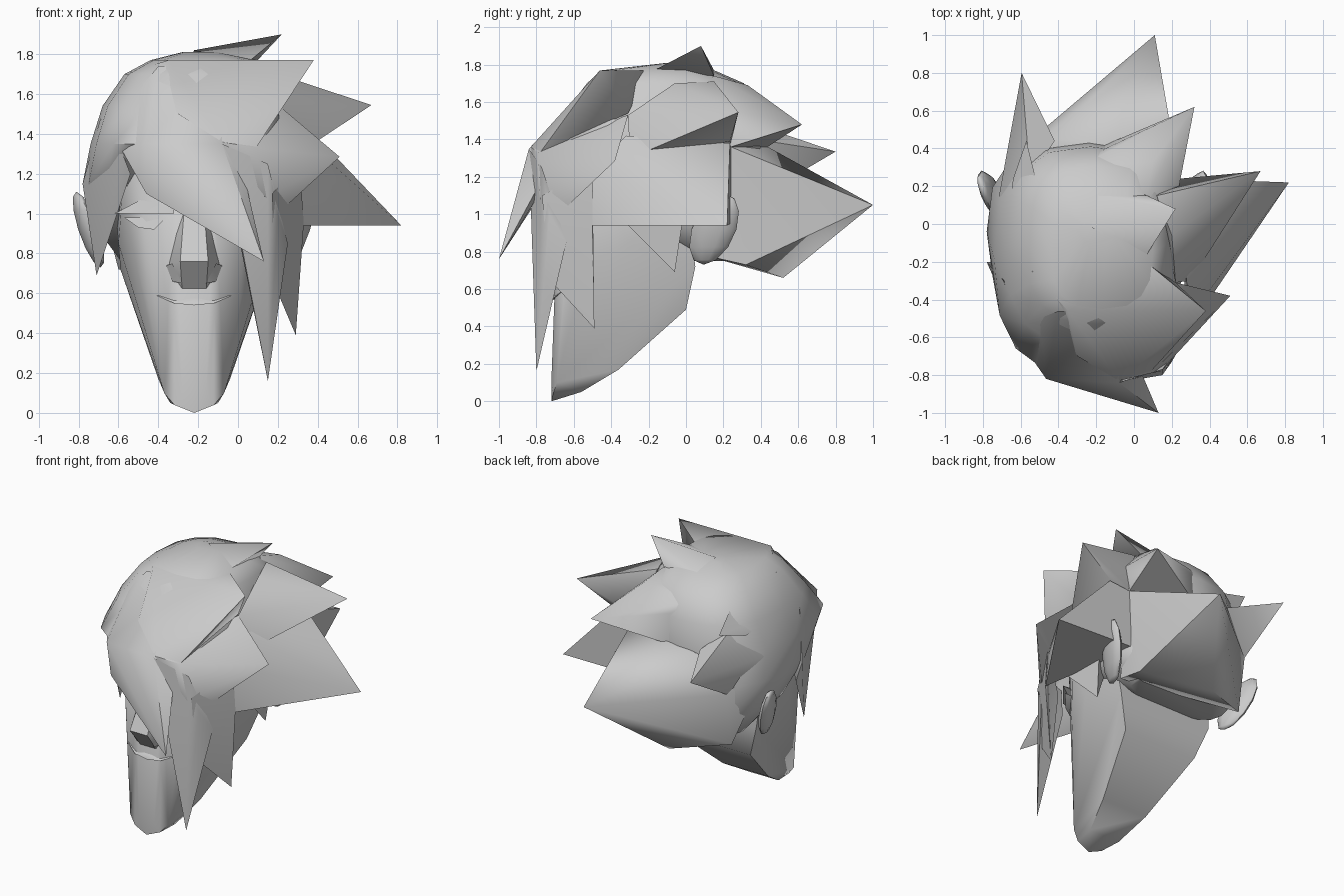
import bpy, bmesh, math
from mathutils import Vector

cube = bpy.data.objects.get("Cube")
if cube:
    bpy.data.objects.remove(cube, do_unlink=True)

grey = bpy.data.materials.new("plain grey")
grey.use_nodes = True
grey.diffuse_color = (0.6, 0.6, 0.6, 1)
grey.node_tree.nodes["Principled BSDF"].inputs["Base Color"].default_value = (0.6, 0.6, 0.6, 1)

MID = -0.22  # centre plane of the face


def finish(name, bm, angle=40):
    """Turn a bmesh into a shaded, coloured object."""
    bmesh.ops.recalc_face_normals(bm, faces=bm.faces[:])
    mesh = bpy.data.meshes.new(name)
    bm.to_mesh(mesh)
    bm.free()
    mesh.materials.append(grey)
    obj = bpy.data.objects.new(name, mesh)
    bpy.context.collection.objects.link(obj)
    bpy.ops.object.select_all(action="DESELECT")
    obj.select_set(True)
    bpy.context.view_layer.objects.active = obj
    bpy.ops.object.shade_smooth_by_angle(angle=math.radians(angle))
    return obj


def hull(name, points, angle=40):
    """Closed convex piece through the given points."""
    bm = bmesh.new()
    for p in points:
        bm.verts.new(p)
    result = bmesh.ops.convex_hull(bm, input=bm.verts[:])
    loose = {v for v in result["geom_interior"] + result["geom_unused"]
             if isinstance(v, bmesh.types.BMVert)}
    bmesh.ops.delete(bm, geom=list(loose), context="VERTS")
    return finish(name, bm, angle)


def mirrored(half):
    """Points given as (half width, y, z), repeated on both sides of the face."""
    return [(MID + s * w, y, z) for w, y, z in half for s in (-1, 1)]


def rounded(t):
    """Push an oval slightly towards a rounded box."""
    return math.copysign(abs(t) ** 0.75, t)


def loft(name, rings, sides=16):
    """Closed skin over rings given as (z, x min, x max, y min, y max)."""
    bm = bmesh.new()
    loops = []
    for z, xa, xb, ya, yb in rings:
        loop = []
        for i in range(sides):
            a = math.tau * i / sides
            loop.append(bm.verts.new((
                (xa + xb) / 2 + (xb - xa) / 2 * rounded(math.cos(a)),
                (ya + yb) / 2 + (yb - ya) / 2 * rounded(math.sin(a)), z)))
        loops.append(loop)
    for low, high in zip(loops, loops[1:]):
        for i in range(sides):
            j = (i + 1) % sides
            bm.faces.new((low[i], low[j], high[j], high[i]))
    bm.faces.new(loops[0])
    bm.faces.new(loops[-1])
    return finish(name, bm, 60)


# Face: jaw, chin, cheeks and forehead
hull("face", mirrored([
    (0, -.72, 0), (.1, -.71, .04), (.15, -.69, .1), (.12, -.56, .05),
    (.18, -.36, .17), (.29, 0, .49), (.37, .05, .72), (.06, -.72, .1),
    (.17, -.66, .2), (.1, -.7, .5), (.23, -.61, .55), (.29, -.54, .74), (.38, -.3, .85),
    (.4, 0, 1.1), (.36, -.45, 1.1), (.27, -.6, 1.25), (.1, -.68, 1.2)]), 60)

# Nose with a sloping underside
hull("nose", mirrored([
    (.05, -.68, 1.02), (.1, -.62, .98), (.07, -.81, .76), (.13, -.67, .75),
    (.12, -.66, .67), (.06, -.69, .61)]), 25)
for side, label in ((1, "left"), (-1, "right")):
    x = MID + side * .11
    hull(label + "_nostril", [
        (x, -.74, .75), (x + side * .03, -.68, .74), (x, -.7, .66),
        (x - side * .05, -.73, .65), (x, -.64, .7)])
    # Heavy brow and eyelid
    hull(label + "_brow", [(MID + side * w, y, z) for w, y, z in (
        (.1, -.72, 1), (.4, -.5, 1), (.25, -.68, 1), (.25, -.6, 1.08), (.1, -.62, 1.08))])
    hull(label + "_eyelid", [(MID + side * w, y, z) for w, y, z in (
        (.14, -.67, .98), (.35, -.54, .98), (.2, -.67, .92), (.28, -.62, .93), (.24, -.5, .95))])

# Mouth: a shallow lip
hull("mouth", mirrored([(.19, -.66, .59), (.1, -.71, .55), (0, -.72, .54),
                        (0, -.71, .57), (0, -.64, .56)]))

# Ears: flattened balls that lean outwards at the top and back
for side, label in ((1, "left"), (-1, "right")):
    bm = bmesh.new()
    bmesh.ops.create_uvsphere(bm, u_segments=10, v_segments=6, radius=1)
    for v in bm.verts:
        x, y, z = v.co.x * .045, v.co.y * .12, v.co.z * .19
        v.co = Vector((MID + side * (.53 + x + .25 * y + .32 * z), .15 + y + .3 * z, .92 + z))
    finish(label + "_ear", bm, 50)

# Hair cap
loft("hair_cap", [
    (.75, -.58, .14, .02, .36), (.93, -.71, .26, -.3, .42), (1.15, -.78, .28, -.52, .44),
    (1.35, -.74, .26, -.8, .43), (1.54, -.68, .22, -.65, .41), (1.7, -.57, .17, -.53, .31),
    (1.77, -.44, .1, -.45, .15), (1.81, -.28, -.1, -.1, .02)])

# Fringe over the forehead and the long locks beside it
hull("fringe", [
    (.13, -1, .76), (-.59, -.64, 1.33), (-.465, -.82, 1.35), (-.46, -.78, 1.1),
    (-.08, -.84, 1.35), (.02, -.79, 1.1), (-.5, -.5, 1.62), (-.4, -.46, 1.74),
    (-.1, -.46, 1.76)], 60)
hull("long_lock", [
    (.15, -.8, .16), (0, -.81, .9), (.18, -.74, .63), (-.08, -.84, 1.35),
    (.15, -.77, 1.25), (.2, -.73, 1), (.25, -.64, .85), (.05, -.66, .9)], 60)
hull("side_lock", [
    (.29, -.49, .39), (.18, -.73, .65), (.17, -.77, 1.1), (.33, -.5, .95),
    (.31, -.5, 1.25), (.18, -.55, .95)], 60)
hull("right_sideburn", [
    (-.71, -.32, .69), (-.59, -.64, 1.33), (-.54, -.63, 1.2), (-.78, -.2, 1.15),
    (-.73, -.2, 1), (-.69, -.3, 1.48), (-.62, -.3, 1.1)], 60)
hull("left_sideburn", [
    (.26, -.06, .69), (.29, -.32, .95), (.28, -.02, .95), (.14, -.12, .95)])

# Large swept masses at the side and the back
hull("side_sweep", [
    (.82, .22, .94), (.33, -.5, .94), (.29, -.5, 1.25), (.4, .235, 1.38),
    (.24, .24, 1.36), (.2, .24, .95), (.28, -.32, 1.42)], 60)
hull("back_sweep", [
    (.11, 1, 1.05), (-.23, .52, .66), (-.6, .34, .72), (-.71, .15, 1.15),
    (-.6, .4, 1.1), (-.43, .45, 1.35), (.24, .24, 1.36), (.22, .32, .73), (.2, .1, .78),
    (-.12, .42, 1.37)], 60)

# Free spikes: the tip first, then the points where it grows from the cap
spikes = {
    "crown_spike": [(.22, .08, 1.9), (-.22, -.02, 1.82), (.05, -.19, 1.76),
                    (.07, .15, 1.74), (-.25, .16, 1.75)],
    "upper_side_spike": [(.38, -.46, 1.77), (-.54, -.25, 1.71), (-.35, -.46, 1.77),
                         (-.3, -.7, 1.5), (-.08, -.83, 1.36), (.09, -.78, 1.33),
                         (.22, -.31, 1.54), (.05, -.19, 1.77)],
    "middle_side_spike": [(.67, .28, 1.545), (.4, .235, 1.39), (.24, .24, 1.38),
                          (.22, -.31, 1.53), (.2, -.06, 1.7), (.12, .15, 1.71),
                          (.3, -.3, 1.3)],
    "lower_side_spike": [(.51, -.38, 1.285), (.22, -.31, 1.53), (.3, -.49, 1.22),
                         (-.08, -.83, 1.36), (.09, -.79, 1.33), (.14, -.78, 1.08),
                         (.2, -.68, 1)],
    "upper_back_spike": [(.32, .62, 1.48), (-.15, .42, 1.35), (-.15, .4, 1.56),
                         (-.3, .3, 1.65), (.07, .15, 1.74), (.1, .33, 1.69),
                         (.24, .24, 1.36), (.2, 0, 1.6)],
    "right_back_spike": [(-.595, .8, 1.335), (-.72, .12, 1.3), (-.42, .44, 1.39),
                         (-.55, .25, 1.52), (-.6, .4, 1.1)],
    "right_top_spike": [(-.57, .44, 1.53), (-.68, -.09, 1.52), (-.5, .16, 1.67),
                        (-.64, .24, 1.47)],
}
for name, points in spikes.items():
    hull(name, points, 60)
